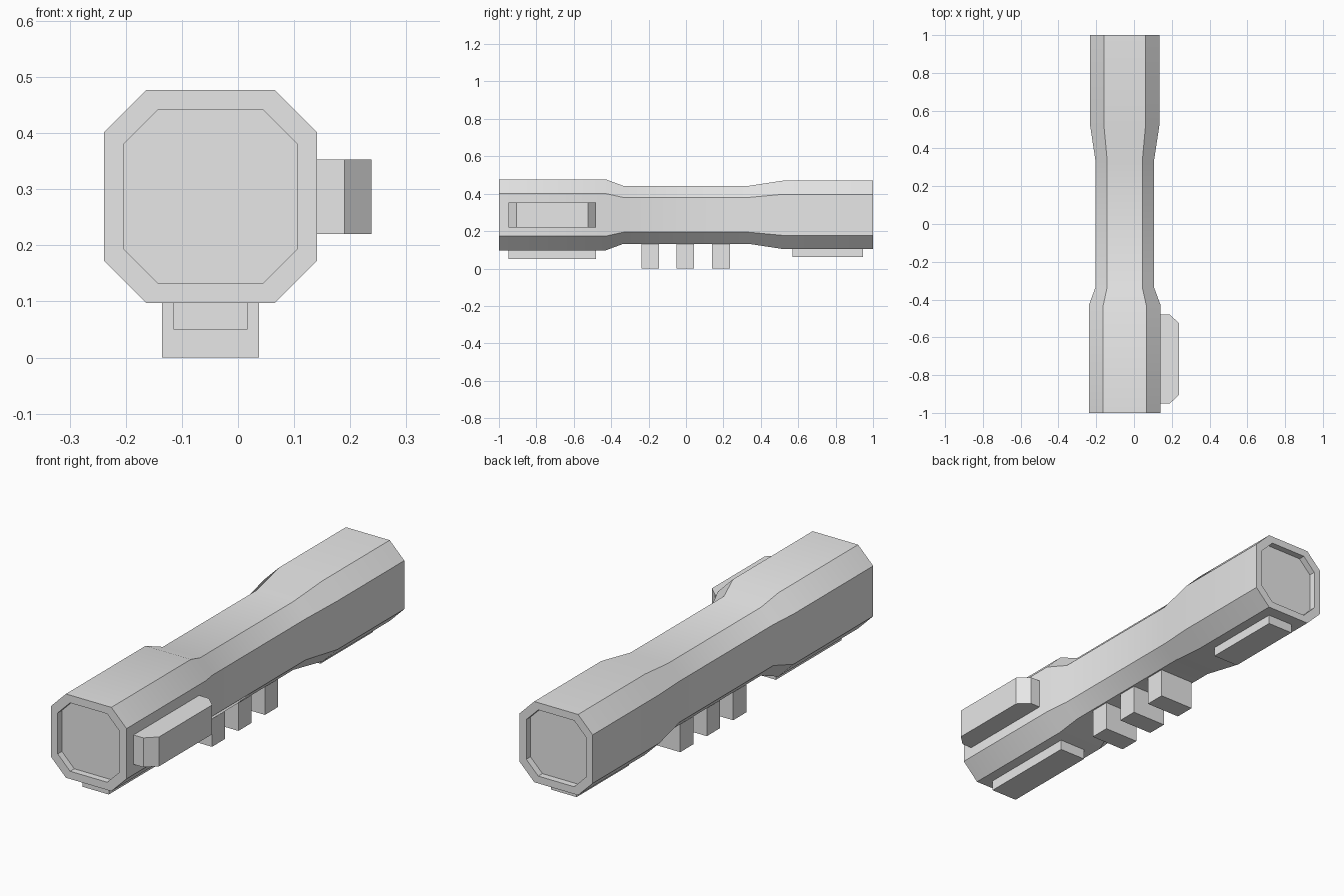
import bpy, bmesh, math

cube = bpy.data.objects.get("Cube")
if cube:
    bpy.data.objects.remove(cube, do_unlink=True)

CX, CZ = -0.049, 0.287  # body axis

grey = bpy.data.materials.new("light grey")
grey.use_nodes = True
grey.diffuse_color = (0.8, 0.8, 0.8, 1)
grey.node_tree.nodes["Principled BSDF"].inputs["Base Color"].default_value = (0.8, 0.8, 0.8, 1)


def finish(name, bm):
    bmesh.ops.recalc_face_normals(bm, faces=bm.faces)
    mesh = bpy.data.meshes.new(name)
    bm.to_mesh(mesh)
    bm.free()
    mesh.materials.append(grey)
    obj = bpy.data.objects.new(name, mesh)
    bpy.context.collection.objects.link(obj)
    return obj


def octagon(bm, y, half, flat):
    """Chamfered square ring around the body axis."""
    pts = [(flat, -half), (half, -flat), (half, flat), (flat, half),
           (-flat, half), (-half, flat), (-half, -flat), (-flat, -half)]
    return [bm.verts.new((CX + x, y, CZ + z)) for x, z in pts]


def prism(name, outline, z0, z1):
    """Outline in plan, extruded upwards."""
    bm = bmesh.new()
    face = bm.faces.new([bm.verts.new((x, y, z0)) for x, y in outline])
    out = bmesh.ops.extrude_face_region(bm, geom=[face])
    for v in out["geom"]:
        if isinstance(v, bmesh.types.BMVert):
            v.co.z = z1
    return finish(name, bm)


def block(name, half_x, y0, y1, z0, z1):
    a, b = CX - half_x, CX + half_x
    return prism(name, [(a, y0), (b, y0), (b, y1), (a, y1)], z0, z1)


# Waisted octagonal body with a shallow recess in each end
sections = [(-0.97, 0.155, 0.093), (-1, 0.155, 0.093), (-1, 0.19, 0.114),
            (-0.43, 0.19, 0.114), (-0.335, 0.155, 0.093), (0.335, 0.155, 0.093),
            (0.52, 0.183, 0.11), (1, 0.183, 0.11), (1, 0.15, 0.09), (0.97, 0.15, 0.09)]
bm = bmesh.new()
rings = [octagon(bm, *s) for s in sections]
for a, b in zip(rings, rings[1:]):
    for i in range(8):
        j = (i + 1) % 8
        bm.faces.new((a[i], a[j], b[j], b[i]))
bm.faces.new(rings[0])
bm.faces.new(rings[-1])
body = finish("body", bm)
bpy.context.view_layer.objects.active = body
body.select_set(True)
bpy.ops.object.shade_smooth_by_angle(angle=math.radians(30))
body.select_set(False)

# Side block with chamfered outer corners
prism("side_block", [(0.12, -0.95), (0.19, -0.95), (0.238, -0.905),
                     (0.238, -0.525), (0.19, -0.48), (0.12, -0.48)], 0.22, 0.353)

# Plates under the two thick ends
block("front_bottom_plate", 0.066, -0.95, -0.48, 0.05, 0.12)
block("back_bottom_plate", 0.064, 0.57, 0.945, 0.062, 0.13)

# Three lugs under the waist
for i, y in enumerate((-0.192, -0.003, 0.187)):
    block(f"lug_{i + 1}", 0.086, y - 0.047, y + 0.047, 0, 0.15)
